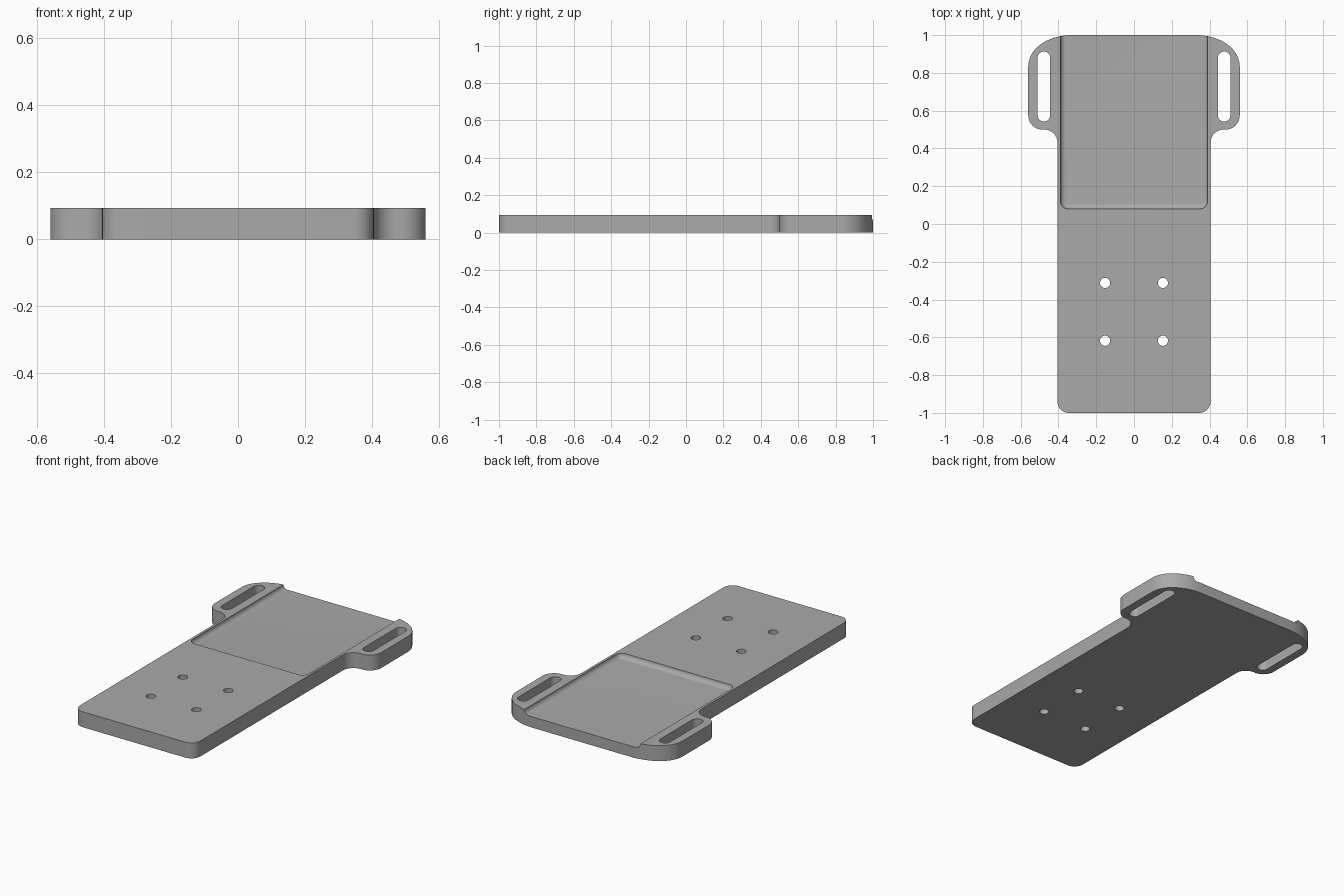
import bpy, bmesh
from math import sin, cos, pi, radians
from mathutils import Vector
from mathutils.geometry import interpolate_bezier

cube = bpy.data.objects.get("Cube")
if cube:
    bpy.data.objects.remove(cube)

THICK = 0.094      # plate thickness
HALF_W = 0.405     # half width of the main plate
EAR_X = 0.56       # half width across the strap ears
FLOOR = 0.066      # height of the recess floor

grey = bpy.data.materials.new("plain grey")
grey.use_nodes = True
colour = (0.4, 0.4, 0.4, 1)
grey.diffuse_color = colour
grey.node_tree.nodes["Principled BSDF"].inputs["Base Color"].default_value = colour


def arc(cx, cy, r, start, end, steps=10):
    """Points along a circular arc, angles in degrees."""
    angles = [radians(start + (end - start) * i / steps) for i in range(steps + 1)]
    return [(cx + r * cos(a), cy + r * sin(a)) for a in angles]


def rounded_rect(x0, x1, y0, y1, r, steps=8):
    return (arc(x1 - r, y0 + r, r, -90, 0, steps) + arc(x1 - r, y1 - r, r, 0, 90, steps)
            + arc(x0 + r, y1 - r, r, 90, 180, steps) + arc(x0 + r, y0 + r, r, 180, 270, steps))


def loft(name, layers):
    """Closed solid through matching outlines, given as (z, points) from bottom to top."""
    bm = bmesh.new()
    rings = [[bm.verts.new((x, y, z)) for x, y in pts] for z, pts in layers]
    for low, high in zip(rings, rings[1:]):
        for i in range(len(low)):
            j = (i + 1) % len(low)
            bm.faces.new((low[i], low[j], high[j], high[i]))
    bm.faces.new(rings[0][::-1])
    bm.faces.new(rings[-1])
    bmesh.ops.remove_doubles(bm, verts=bm.verts, dist=1e-5)
    bmesh.ops.recalc_face_normals(bm, faces=bm.faces)
    mesh = bpy.data.meshes.new(name)
    bm.to_mesh(mesh)
    bm.free()
    mesh.materials.append(grey)
    obj = bpy.data.objects.new(name, mesh)
    bpy.context.collection.objects.link(obj)
    return obj


# Plate outline: left half from front to back, then mirrored
half = arc(HALF_W - 0.06, -0.94, 0.06, -90, 0)
half += arc(HALF_W + 0.07, 0.43, 0.07, 180, 90)
half += arc(EAR_X - 0.075, 0.575, 0.075, -90, 0)
shoulder = [Vector(p) for p in ((EAR_X, 0.83, 0), (EAR_X, 0.93, 0), (0.46, 0.995, 0), (0.34, 1, 0))]
half += [(p.x, p.y) for p in interpolate_bezier(*shoulder, 20)]
outline = half + [(-x, y) for x, y in reversed(half)]
plate = loft("mounting_plate", [(0, outline), (THICK, outline)])

cutters = []

# Recess with a rounded foot along its walls, open at the back
foot = THICK - FLOOR
layers = []
for i in range(9):
    a = pi / 2 * i / 8
    inset = foot * (1 - sin(a))
    w = 0.39 - inset
    layers.append((THICK - foot * cos(a), rounded_rect(-w, w, 0.08 + inset, 1.2, 0.042 - inset)))
layers.append((THICK + 0.05, layers[-1][1]))
cutters.append(loft("recess_cutter", layers))

# Strap slots and screw holes on both sides
for side, label in ((1, "left"), (-1, "right")):
    slot = rounded_rect(side * 0.477 - 0.033, side * 0.477 + 0.033, 0.543, 0.913, 0.032)
    cutters.append(loft(label + "_slot_cutter", [(-0.1, slot), (0.2, slot)]))
    for y in (-0.312, -0.618):
        hole = arc(side * 0.153, y, 0.027, 0, 360, 32)[:-1]
        cutters.append(loft(label + "_hole_cutter", [(-0.1, hole), (0.2, hole)]))

bpy.context.view_layer.objects.active = plate
plate.select_set(True)
for cutter in cutters:
    mod = plate.modifiers.new("cut", 'BOOLEAN')
    mod.operation = 'DIFFERENCE'
    mod.solver = 'EXACT'
    mod.object = cutter
    bpy.ops.object.modifier_apply(modifier=mod.name)
    bpy.data.objects.remove(cutter)

bpy.ops.object.select_all(action='DESELECT')
plate.select_set(True)
bpy.ops.object.shade_smooth_by_angle(angle=radians(30))
